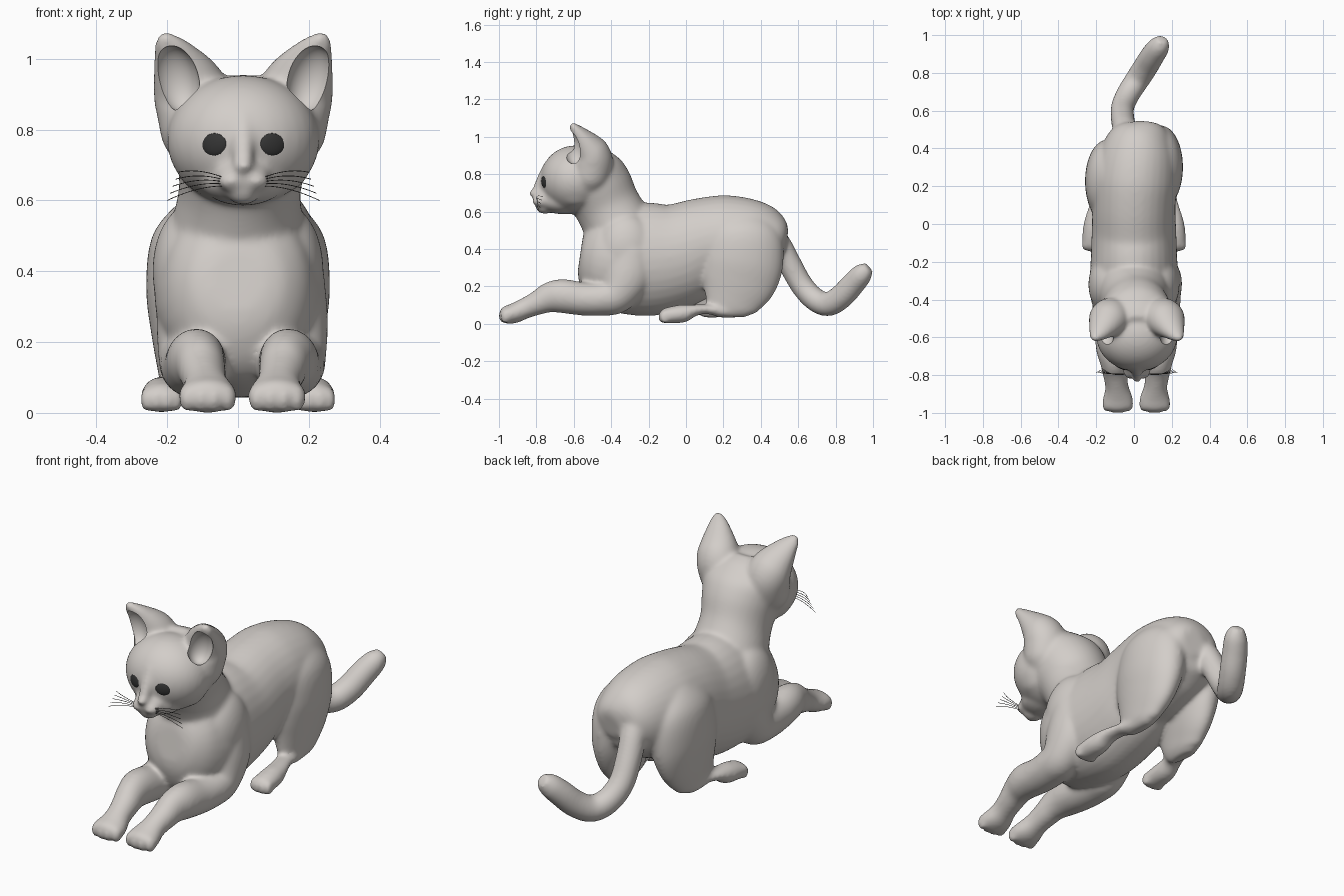
import bpy
import bmesh
import math
from mathutils import Vector, Matrix, Euler

default_cube = bpy.data.objects.get("Cube")
if default_cube:
    bpy.data.objects.remove(default_cube, do_unlink=True)

HEAD_X = 0.015   # the head sits slightly off centre
LEG_X = 0.012
SIDES = (-1, 1)


def make_material(name, colour, roughness):
    mat = bpy.data.materials.new(name)
    mat.use_nodes = True
    mat.diffuse_color = (*colour, 1)
    shader = next(n for n in mat.node_tree.nodes if n.type == "BSDF_PRINCIPLED")
    shader.inputs["Base Color"].default_value = (*colour, 1)
    shader.inputs["Roughness"].default_value = roughness
    return mat


def make_object(name, bm, mat):
    bmesh.ops.recalc_face_normals(bm, faces=bm.faces)
    for face in bm.faces:
        face.smooth = True
    mesh = bpy.data.meshes.new(name)
    bm.to_mesh(mesh)
    bm.free()
    mesh.materials.append(mat)
    obj = bpy.data.objects.new(name, mesh)
    bpy.context.collection.objects.link(obj)
    return obj


def ellipsoid(bm, centre, radii, turn=(0, 0, 0)):
    matrix = Matrix.LocRotScale(Vector(centre), Euler(turn), Vector(radii))
    bmesh.ops.create_uvsphere(bm, u_segments=32, v_segments=20, radius=1, matrix=matrix)


def spline(rows, steps=6):
    """Smooth curve through rows of any width."""
    rows = [Vector(row) for row in rows]
    points = []
    for i in range(len(rows) - 1):
        a, b, c, d = rows[max(i - 1, 0)], rows[i], rows[i + 1], rows[min(i + 2, len(rows) - 1)]
        for k in range(steps):
            t = k / steps
            points.append(b + (c - a) * (t / 2)
                          + (a * 2 - b * 5 + c * 4 - d) * (t * t / 2)
                          + (b * 3 - a - c * 3 + d) * (t ** 3 / 2))
    return points + [rows[-1]]


def tube(bm, rows, side=1, shift=0, sides=32):
    """Loft ellipses along a path; each row is x, y, z, half width, half depth."""
    points = spline(rows)
    centres = [Vector((side * p[0] + shift, p[1], p[2])) for p in points]
    rings = []
    for i, p in enumerate(points):
        along = (centres[min(i + 1, len(points) - 1)] - centres[max(i - 1, 0)]).normalized()
        across = Vector((1, 0, 0))
        across = (across - along * across.dot(along)).normalized()
        up = along.cross(across)
        ring = []
        for k in range(sides):
            angle = math.tau * k / sides
            offset = across * max(p[3], 0.004) * math.cos(angle) + up * max(p[4], 0.004) * math.sin(angle)
            ring.append(bm.verts.new(centres[i] + offset))
        rings.append(ring)
    for low, high in zip(rings, rings[1:]):
        for k in range(sides):
            n = (k + 1) % sides
            bm.faces.new((low[k], low[n], high[n], high[k]))
    bm.faces.new(rings[0][::-1])
    bm.faces.new(rings[-1])


fur = make_material("warm grey", (0.65, 0.615, 0.585), 0.7)
eye_black = make_material("eye black", (0.035, 0.035, 0.035), 0.4)
whisker_grey = make_material("whisker grey", (0.08, 0.075, 0.07), 0.6)

body = bmesh.new()

# Torso, from chest to rump
tube(body, [
    (0, -.565, .375, .08, .09), (0, -.545, .372, .14, .16), (0, -.48, .362, .2, .25),
    (0, -.36, .345, .235, .285), (0, -.2, .345, .23, .303), (0, -.05, .365, .224, .283),
    (0, .1, .42, .22, .255), (.01, .25, .44, .222, .248), (.03, .4, .45, .195, .205),
    (.055, .5, .445, .135, .135), (.06, .535, .44, .06, .06)])

# Neck widening smoothly into the back of the skull
tube(body, [
    (0, -.3, .42, .19, .2), (0, -.36, .52, .188, .185), (.005, -.42, .63, .172, .177),
    (.012, -.47, .73, .19, .185), (HEAD_X, -.51, .81, .205, .172),
    (HEAD_X, -.54, .88, .17, .13), (HEAD_X, -.56, .925, .1, .08)])

# Skull, muzzle, jaw, nose and chin
ellipsoid(body, (HEAD_X, -.59, .77), (.216, .19, .184))
ellipsoid(body, (HEAD_X, -.73, .665), (.085, .085, .06))
ellipsoid(body, (HEAD_X, -.655, .655), (.12, .13, .07))
ellipsoid(body, (HEAD_X, -.755, .628), (.05, .05, .042))
ellipsoid(body, (HEAD_X, -.816, .697), (.028, .024, .021))
tube(body, [
    (0, -.735, .84, .035, .03), (0, -.77, .77, .032, .03), (0, -.8, .705, .028, .025)],
    shift=HEAD_X)

# Tail, dipping and then curling up to the tip
tube(body, [
    (-.02, .41, .53, .06, .06), (-.045, .49, .44, .063, .063), (-.06, .555, .32, .063, .063),
    (-.06, .62, .205, .062, .062), (-.03, .69, .13, .063, .063), (.015, .76, .105, .065, .065),
    (.06, .83, .145, .066, .066), (.1, .895, .215, .064, .064), (.135, .945, .27, .056, .056),
    (.148, .98, .3, .032, .032)])

for s in SIDES:
    # Cheek, whisker pad and ear
    ellipsoid(body, (HEAD_X + s * .1, -.59, .705), (.09, .11, .085))
    ellipsoid(body, (HEAD_X + s * .034, -.782, .655), (.04, .04, .03))
    tube(body, [
        (.105, -.52, .72, .08, .08), (.118, -.515, .78, .11, .105), (.136, -.5, .86, .11, .11),
        (.15, -.505, .91, .107, .1), (.168, -.53, .955, .092, .08),
        (.195, -.568, 1.01, .063, .048), (.216, -.598, 1.05, .037, .026),
        (.221, -.608, 1.075, .016, .014)], s, HEAD_X)

    # Shoulder and front leg stretched forward
    ellipsoid(body, (s * .13, -.32, .4), (.112, .16, .19))
    tube(body, [
        (.14, -.29, .4, .09, .11), (.145, -.31, .27, .097, .13), (.14, -.37, .16, .097, .105),
        (.137, -.45, .135, .095, .092), (.133, -.55, .133, .09, .089),
        (.13, -.66, .148, .083, .091), (.12, -.73, .14, .072, .082),
        (.112, -.79, .113, .066, .066), (.103, -.86, .083, .062, .056),
        (.098, -.92, .056, .079, .054), (.098, -.965, .047, .082, .047),
        (.098, -.988, .042, .055, .032)], s, LEG_X)

    # Thigh, set a little further forward on one side
    lag = -.075 if s < 0 else 0
    tube(body, [
        (.11, .305 + lag, .58, .06, .11), (.13, .305 + lag, .48, .115, .2),
        (.143, .3 + lag, .34, .117, .222), (.153, .28 + lag, .22, .093, .205),
        (.163, .257 + lag, .12, .065, .158), (.168, .25 + lag, .065, .048, .125),
        (.17, .25 + lag, .035, .025, .08)], s)

    # Hind foot reaching forward under the belly
    tube(body, [
        (.17, .32 + lag, .065, .035, .03), (.175, .2, .068, .045, .034),
        (.19, .11, .078, .045, .026), (.205, .045, .072, .05, .032),
        (.213, -.01, .056, .056, .048), (.216, -.07, .048, .059, .047),
        (.216, -.115, .042, .056, .04), (.216, -.135, .038, .035, .026)], s)

    # Toes
    for toe in (-1.5, -.5, .5, 1.5):
        back = abs(toe) * .01
        ellipsoid(body, (s * .098 + LEG_X + toe * .039, back - .978, .041), (.023, .03, .041))
        ellipsoid(body, (s * .216 + toe * .029, back - .128, .037), (.018, .028, .037))

cat = make_object("cat_body", body, fur)

# Hollows scooped out of the ears, and shallow eye sockets
scoops = bmesh.new()
for s in SIDES:
    ellipsoid(scoops, (HEAD_X + s * .188, -.604, .944), (.062, .06, .096), (.2, s * .27, 0))
    ellipsoid(scoops, (HEAD_X + s * .083, -.768, .76), (.037, .022, .031), (0, 0, s * .4))
cutter = make_object("hollow_cutter", scoops, fur)
cutter.hide_render = True

# Fuse the parts into one soft skin, then cut the hollows
remesh = cat.modifiers.new("fuse", "REMESH")
remesh.mode = "VOXEL"
remesh.voxel_size = 0.009
remesh.use_smooth_shade = True
soften = cat.modifiers.new("soften", "SMOOTH")
soften.factor = 0.5
soften.iterations = 22
hollow = cat.modifiers.new("hollow", "BOOLEAN")
hollow.operation = "DIFFERENCE"
hollow.solver = "EXACT"
hollow.object = cutter

graph = bpy.context.evaluated_depsgraph_get()
skin = bpy.data.meshes.new_from_object(cat.evaluated_get(graph))
cat.modifiers.clear()
cat.data = skin
skin.materials.clear()
skin.materials.append(fur)
bpy.data.objects.remove(cutter, do_unlink=True)

for other in bpy.context.selected_objects:
    other.select_set(False)
cat.select_set(True)
bpy.context.view_layer.objects.active = cat
bpy.ops.object.shade_smooth_by_angle(angle=math.radians(45))

for s, label in zip(SIDES, ("right", "left")):
    # Eye resting in its socket
    eye = bmesh.new()
    ellipsoid(eye, (HEAD_X + s * .082, -.753, .76), (.041, .014, .035), (0, 0, s * .4))
    make_object(label + "_eye", eye, eye_black)

    # Whiskers
    curve = bpy.data.curves.new(label + "_whiskers", "CURVE")
    curve.dimensions = "3D"
    curve.bevel_depth = 0.0012
    curve.bevel_resolution = 1
    for i in range(5):
        strand = curve.splines.new("NURBS")
        strand.points.add(2)
        path = [(.045, -.79, .64 + i * .005), (.12, -.8 - i * .004, .645 + i * .012),
                (.215 - i * .008, -.785 + i * .005, .6 + i * .02)]
        for point, (x, y, z) in zip(strand.points, path):
            point.co = (HEAD_X + s * x, y, z, 1)
        strand.order_u = 3
        strand.use_endpoint_u = True
    curve.materials.append(whisker_grey)
    whiskers = bpy.data.objects.new(label + "_whiskers", curve)
    bpy.context.collection.objects.link(whiskers)
